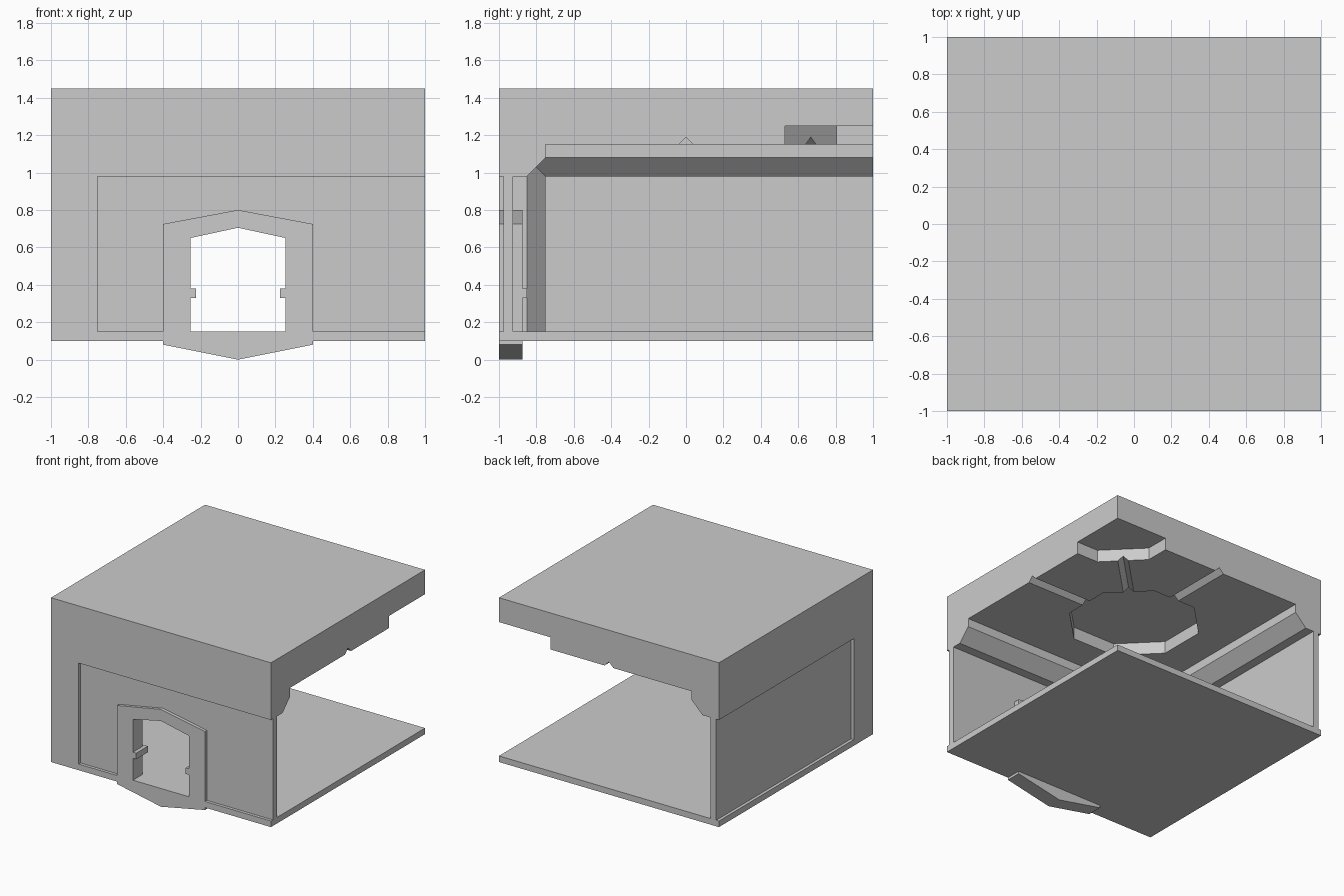
import bpy, bmesh, math
from mathutils import Matrix, Vector

if "Cube" in bpy.data.objects:
    bpy.data.objects.remove(bpy.data.objects["Cube"])


def finish(name, bm):
    bmesh.ops.recalc_face_normals(bm, faces=bm.faces)
    me = bpy.data.meshes.new(name)
    bm.to_mesh(me)
    bm.free()
    ob = bpy.data.objects.new(name, me)
    bpy.context.collection.objects.link(ob)
    return ob


def box_bm(x0, x1, y0, y1, z0, z1):
    bm = bmesh.new()
    bmesh.ops.create_cube(bm, size=1)
    for v in bm.verts:
        v.co = Vector((x1 if v.co.x > 0 else x0,
                       y1 if v.co.y > 0 else y0,
                       z1 if v.co.z > 0 else z0))
    return bm


def box(name, *b):
    return finish(name, box_bm(*b))


def prism(name, pts, start, vec, to3d, turn=0):
    """Extrude a 2D profile along vec, then turn about z."""
    bm = bmesh.new()
    f = bm.faces.new([bm.verts.new(Vector(to3d(*p)) + Vector(start)) for p in pts])
    r = bmesh.ops.extrude_face_region(bm, geom=[f])
    bmesh.ops.translate(bm, vec=vec, verts=[e for e in r["geom"] if isinstance(e, bmesh.types.BMVert)])
    bm.transform(Matrix.Rotation(turn, 4, 'Z'))
    return finish(name, bm)


def subtract(target, cutters):
    for c in cutters:
        c.hide_render = True
        m = target.modifiers.new("cut", 'BOOLEAN')
        m.operation, m.solver, m.object = 'DIFFERENCE', 'EXACT', c
        bpy.context.view_layer.update()
        dg = bpy.context.evaluated_depsgraph_get()
        me = bpy.data.meshes.new_from_object(target.evaluated_get(dg))
        target.modifiers.clear()
        target.data = me


xz = lambda a, b: (a, 0, b)
yz = lambda a, b: (0, a, b)
xy = lambda a, b: (a, b, 0)

# Solid block that becomes the room
room = box("room_shell", -1, 1, -1, 1, 0.1, 1.45)
cutters = []

# Main cavity: chamfered corner pillar and sloped beams along both walls
bm = box_bm(-0.85, 1.2, -0.85, 1.2, 0.15, 1.08)
for co, no in (((-0.8, -0.8, 0), (-1, -1, 0)),
               ((-0.75, 0, 1.08), (-1, 0, 1)),
               ((0, -0.75, 1.08), (0, -1, 1))):
    r = bmesh.ops.bisect_plane(bm, geom=bm.verts[:] + bm.edges[:] + bm.faces[:],
                               plane_co=co, plane_no=no, clear_outer=True)
    bmesh.ops.holes_fill(bm, edges=[e for e in bm.edges if e.is_boundary])
cutters.append(finish("cavity_cutter", bm))
cutters.append(box("ceiling_cutter", -0.75, 1.2, -0.75, 1.2, 0.9, 1.15))

# Wall panels recessed outside and inside, on front and left walls
for a, b in ((-1.2, -0.975), (-0.925, -0.80)):
    cutters.append(box("front_panel_cutter", -0.75, 1.2, a, b, 0.15, 0.98))
    cutters.append(box("left_panel_cutter", a, b, -0.75, 1.2, 0.15, 0.98))

# Octagonal ceiling recesses at the centre and the open corner
rad = 0.47 / math.cos(math.pi / 8)
octagon = [(rad * math.cos(math.radians(22.5 + 45 * i)),
            rad * math.sin(math.radians(22.5 + 45 * i))) for i in range(8)]
for c in (0, 1):
    cutters.append(prism("octagon_cutter", octagon, (c, c, 1.05), (0, 0, 0.2), xy))

# V grooves running out from the centre octagon
groove = [(-0.04, 1.1), (0.04, 1.1), (0.04, 1.15), (0, 1.19), (-0.04, 1.15)]
for deg, length in ((0, 0.8), (90, 0.8), (45, 0.7)):
    cutters.append(prism("groove_cutter", groove, (0.4, 0, 0), (length, 0, 0), yz, math.radians(deg)))

# Door opening with a small latch tab on each side
half = [(0.255, 0.15), (0.255, 0.33), (0.225, 0.33), (0.225, 0.38), (0.255, 0.38), (0.255, 0.65)]
opening = half + [(0, 0.705)] + [(-x, z) for x, z in reversed(half)]
door_cut = prism("door_cutter", opening, (0, -1.2, 0), (0, 0.4, 0), xz)
subtract(room, cutters + [door_cut])

# Door frame with pointed top and bottom
outline = [(-0.4, 0.08), (0, 0), (0.4, 0.08), (0.4, 0.725), (0, 0.8), (-0.4, 0.725)]
frame = prism("door_frame", outline, (0, -1, 0), (0, 0.125, 0), xz)
subtract(frame, [door_cut])

# Latch bars on the inside of the frame
for side, s in (("left", -1), ("right", 1)):
    xs = sorted((0.225 * s, 0.4 * s))
    box("latch_bar_" + side, xs[0], xs[1], -0.875, -0.85, 0.33, 0.38)

for c in cutters + [door_cut]:
    bpy.data.objects.remove(c)
